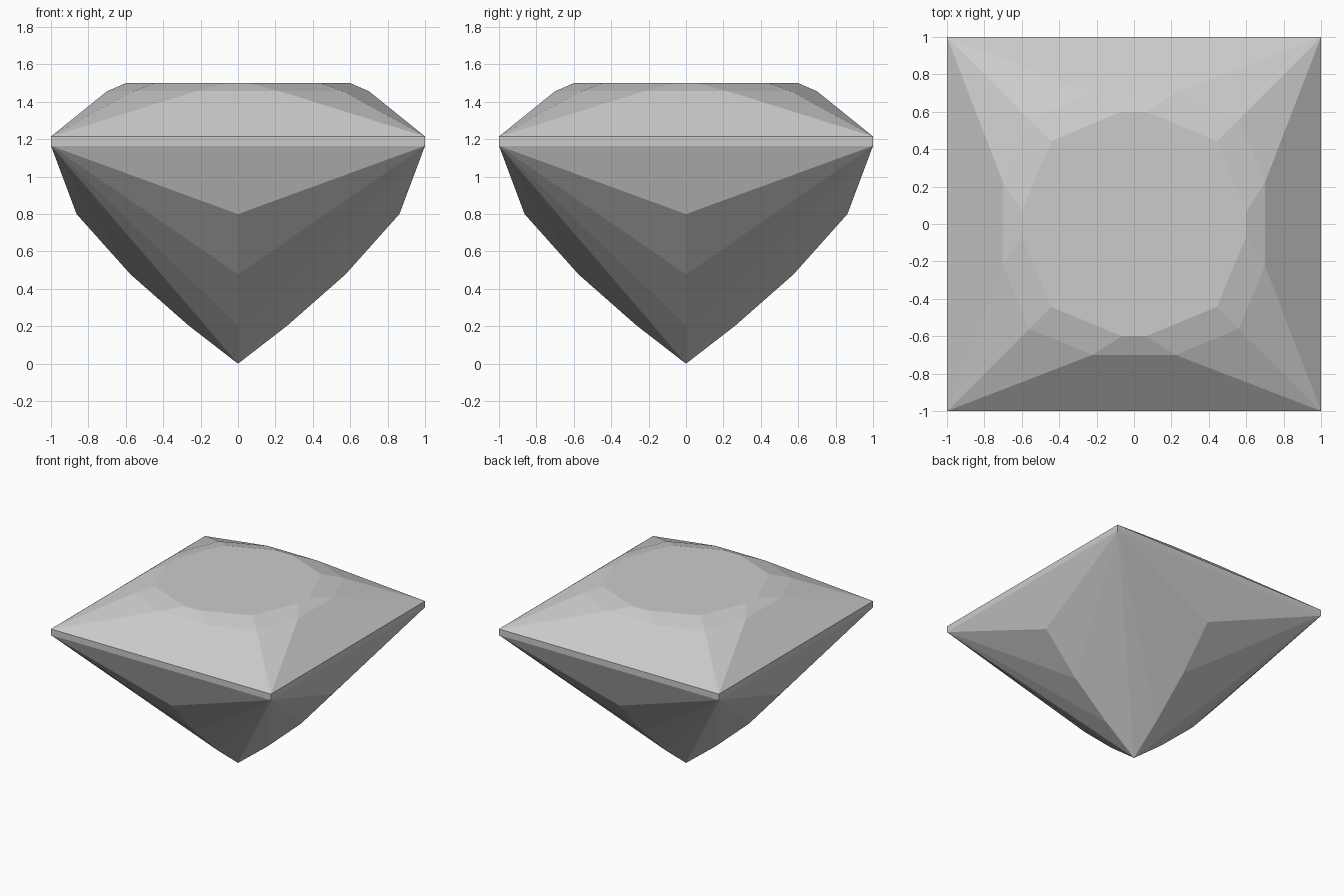
import bpy
import bmesh
from math import pi
from mathutils import Matrix, Vector

cube = bpy.data.objects.get("Cube")
if cube:
    bpy.data.objects.remove(cube, do_unlink=True)

# Main heights of the square-cut gem
GIRDLE_LOW, GIRDLE_HIGH = 1.165, 1.215
SHOULDER, TABLE = 1.457, 1.5
INSIDE = Vector((0, 0, 1))

stone = bpy.data.materials.new("light_grey_stone")
stone.use_nodes = True
stone.diffuse_color = (0.6, 0.6, 0.6, 1)
stone.node_tree.nodes["Principled BSDF"].inputs["Base Color"].default_value = (0.6, 0.6, 0.6, 1)


def facet_part(name, facets, cap=None):
    """Repeat the front side's facets around the four sides, plus an optional cap."""
    bm = bmesh.new()
    cap_points = []
    for side in range(4):
        turn = Matrix.Rotation(side * pi / 2, 3, 'Z')
        for facet in facets:
            bm.faces.new([bm.verts.new(turn @ Vector(p)) for p in facet])
        cap_points += [turn @ Vector(p) for p in cap or []]
    if cap_points:
        bm.faces.new([bm.verts.new(p) for p in cap_points])
    bmesh.ops.remove_doubles(bm, verts=bm.verts, dist=0.0005)
    # Turn every facet outward
    bm.normal_update()
    for face in bm.faces:
        if face.normal.dot(face.calc_center_median() - INSIDE) < 0:
            face.normal_flip()
    mesh = bpy.data.meshes.new(name)
    bm.to_mesh(mesh)
    bm.free()
    mesh.materials.append(stone)
    obj = bpy.data.objects.new(name, mesh)
    bpy.context.collection.objects.link(obj)
    return obj


def mirrored(point):
    return (-point[0], point[1], point[2])


# Crown: main, corner, bezel and star facets around the flat table
corner = (1, -1, GIRDLE_HIGH)
main = (0.222, -0.7, SHOULDER)
kite = (0.56, -0.56, SHOULDER)
table_mid = (0.066, -0.6, TABLE)
table_corner = (0.443, -0.443, TABLE)
half = [
    [corner, kite, main],
    [main, kite, table_corner, table_mid],
]
crown = half + [[mirrored(p) for p in facet] for facet in half]
crown.append([mirrored(corner), corner, main, mirrored(main)])
crown.append([mirrored(main), main, table_mid, mirrored(table_mid)])
facet_part("crown", crown, cap=[mirrored(table_mid), table_mid, table_corner])

# Girdle: thin vertical band
low = (1, -1, GIRDLE_LOW)
facet_part("girdle", [[mirrored(low), low, corner, mirrored(corner)]])

# Pavilion: nested chevron facets running down to the point
ridge = [(0, -0.863, 0.8), (0, -0.575, 0.478), (0, -0.265, 0.205), (0, 0, 0)]
pavilion = [[mirrored(low), low, ridge[0]]]
for upper, lower in zip(ridge, ridge[1:]):
    pavilion.append([low, upper, lower])
    pavilion.append([mirrored(low), upper, lower])
facet_part("pavilion", pavilion)
